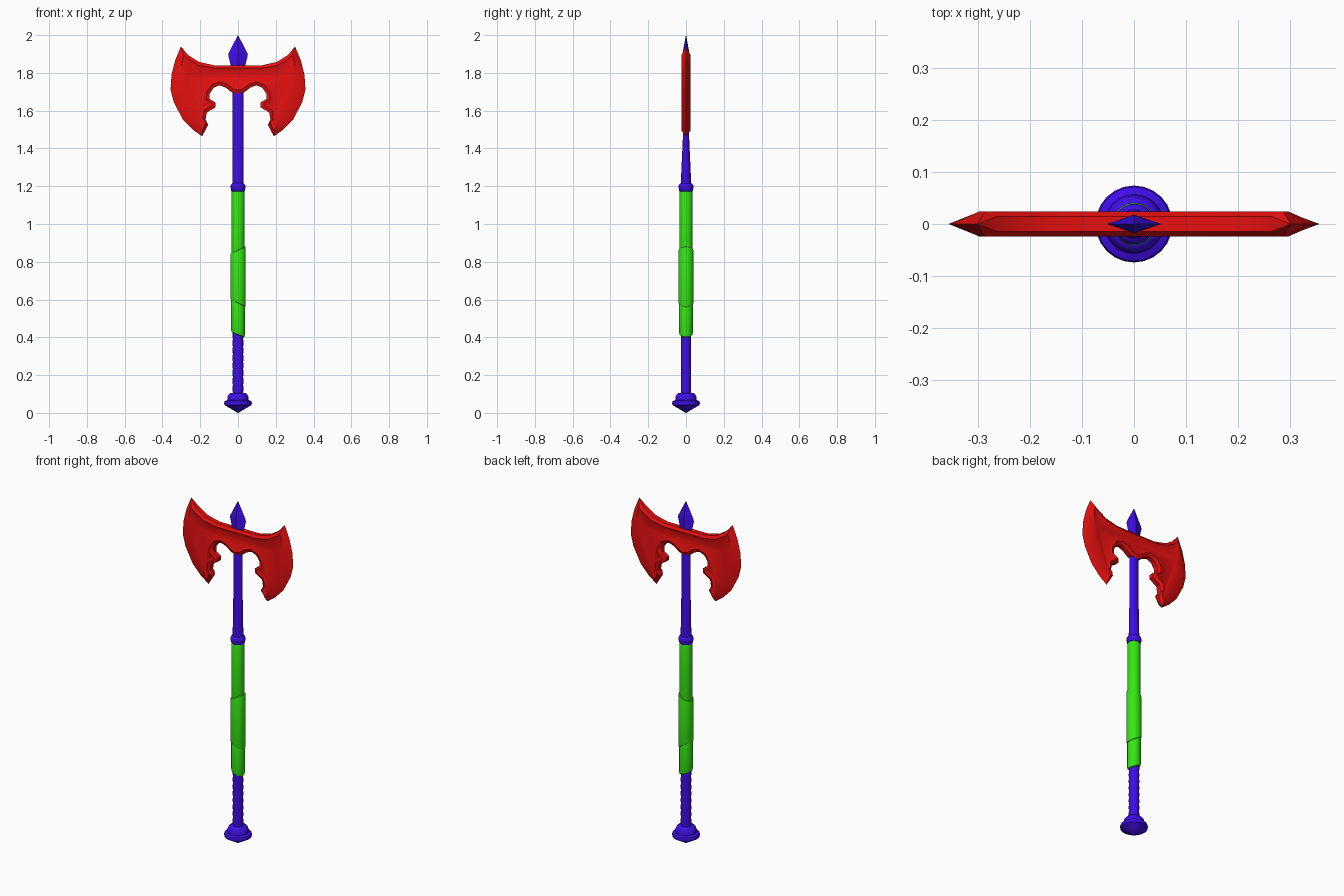
import bpy, bmesh, math

if "Cube" in bpy.data.objects:
    bpy.data.objects.remove(bpy.data.objects["Cube"])


def material(name, rgb):
    m = bpy.data.materials.new(name)
    m.diffuse_color = (*rgb, 1)
    m.use_nodes = True
    m.node_tree.nodes["Principled BSDF"].inputs["Base Color"].default_value = m.diffuse_color
    return m


RED = material("red", (0.8, 0.005, 0.005))
GREEN = material("green", (0.035, 0.8, 0.006))
BLUE = material("blue", (0.05, 0.004, 0.8))


def finish(name, bm, mat, angle=35):
    bmesh.ops.remove_doubles(bm, verts=bm.verts, dist=0.0004)
    bmesh.ops.recalc_face_normals(bm, faces=bm.faces)
    me = bpy.data.meshes.new(name)
    bm.to_mesh(me)
    bm.free()
    me.materials.append(mat)
    ob = bpy.data.objects.new(name, me)
    bpy.context.collection.objects.link(ob)
    bpy.context.view_layer.objects.active = ob
    ob.select_set(True)
    bpy.ops.object.shade_smooth_by_angle(angle=math.radians(angle))
    ob.select_set(False)


def bridge(bm, a, b):
    n = len(a)
    for i in range(n):
        j = (i + 1) % n
        bm.faces.new((a[i], a[j], b[j], b[i]))


def loft(name, rings, mat, n=24):
    """Stack of elliptical rings (z, x radius, y radius, rise towards +x)."""
    bm = bmesh.new()
    loops = []
    for z, rx, ry, rise in rings:
        ring = [(math.cos(2 * math.pi * i / n), math.sin(2 * math.pi * i / n)) for i in range(n)]
        loops.append([bm.verts.new((rx * c, ry * s, z + rise * c)) for c, s in ring])
    for a, b in zip(loops, loops[1:]):
        bridge(bm, a, b)
    bm.faces.new(loops[0])
    bm.faces.new(loops[-1])
    finish(name, bm, mat)


def turned(name, profile, mat):
    loft(name, [(z, r, r, 0) for z, r in profile], mat)


def sleeve(name, z0, rise0, z1, rise1, r):
    """Leather wrap with slanted, rounded ends."""
    loft(name, [(z0, r - 0.008, r - 0.008, rise0), (z0 + 0.003, r - 0.002, r - 0.002, rise0),
                (z0 + 0.012, r, r, rise0), (z1 - 0.012, r, r, rise1),
                (z1 - 0.003, r - 0.002, r - 0.002, rise1), (z1, r - 0.008, r - 0.008, rise1)], GREEN)


# Pommel
turned("pommel", [(0.0, 0.001), (0.03, 0.052), (0.042, 0.072), (0.052, 0.074), (0.062, 0.071),
                  (0.068, 0.057), (0.085, 0.055), (0.097, 0.050), (0.104, 0.042), (0.106, 0.025)], BLUE)

# Shaft: slightly rippled below the grip, flattening above it
loft("lower_shaft", [(0.09 + 0.02 * i, 0.0285 + 0.0012 * (-1) ** i, 0.027, 0) for i in range(18)], BLUE)
loft("upper_shaft", [(1.18, 0.030, 0.030, 0), (1.23, 0.029, 0.027, 0), (1.47, 0.028, 0.016, 0),
                     (1.80, 0.028, 0.014, 0)], BLUE)
turned("collar", [(1.168, 0.028), (1.174, 0.036), (1.182, 0.036), (1.188, 0.039), (1.203, 0.039),
                  (1.210, 0.036), (1.216, 0.028)], BLUE)

# Grip wraps
sleeve("lower_wrap", 0.413, -0.013, 0.62, 0, 0.036)
sleeve("middle_wrap", 0.58, -0.02, 0.863, 0.018, 0.041)
sleeve("upper_wrap", 0.82, 0, 1.178, 0, 0.035)

# Spike with diamond cross-section
bm = bmesh.new()
spike = [[bm.verts.new(p) for p in ((rx, 0, z), (0, ry, z), (-rx, 0, z), (0, -ry, z))]
         for z, rx, ry in ((1.80, 0.036, 0.017), (1.845, 0.040, 0.017), (1.895, 0.052, 0.018),
                           (1.91, 0.047, 0.017), (2.0, 0.0005, 0.0005))]
for a, b in zip(spike, spike[1:]):
    bridge(bm, a, b)
bm.faces.new(spike[0])
bm.faces.new(spike[-1])
finish("spike", bm, BLUE, 20)

# Double blade, right half: outline x z, ridge x z, panel inset factor
top_rim = [(0, 1.84, 0, 1.825, 1), (0.127, 1.84, 0.127, 1.825, 1),
           (0.206, 1.858, 0.208, 1.84, 1), (0.265, 1.895, 0.262, 1.872, 1)]
cutting_edge = [(0.302, 1.94, 0.287, 1.895, 1), (0.333, 1.866, 0.298, 1.855, 0.7),
                (0.352, 1.79, 0.297, 1.785, 0.4), (0.357, 1.71, 0.292, 1.72, 0.4),
                (0.34, 1.645, 0.276, 1.67, 0.4), (0.293, 1.555, 0.245, 1.605, 0.4),
                (0.24, 1.50, 0.213, 1.547, 0.6), (0.19, 1.464, 0.188, 1.495, 1.7)]
inner_rim = [(0.158, 1.525, 0.17, 1.54, 0.9), (0.172, 1.552, 0.185, 1.555, 0.4),
             (0.165, 1.59, 0.183, 1.598, 0.7), (0.12, 1.618, 0.137, 1.63, 0.8),
             (0.118, 1.642, 0.138, 1.643, 0.7), (0.15, 1.662, 0.168, 1.66, 0.6),
             (0.15, 1.69, 0.168, 1.695, 0.7), (0.128, 1.722, 0.14, 1.738, 0.7),
             (0.097, 1.734, 0.097, 1.753, 0.7), (0.065, 1.722, 0.06, 1.742, 0.7),
             (0.035, 1.698, 0.027, 1.716, 0.7), (0, 1.69, 0, 1.708, 0.7)]
half = ([(*r, 0.014) for r in top_rim] + [(*r, 0.0) for r in cutting_edge]
        + [(*r, 0.014) for r in inner_rim])
rows = half + [(-x, z, -bx, bz, k, e) for x, z, bx, bz, k, e in half[-2:0:-1]]
bm = bmesh.new()
edges = []
for side in (-1, 1):
    outline = [bm.verts.new((x, side * e, z)) for x, z, bx, bz, k, e in rows]
    ridge = [bm.verts.new((bx, side * 0.024, bz)) for x, z, bx, bz, k, e in rows]
    panel = [bm.verts.new((bx + k * (bx - x), side * 0.018, bz + k * (bz - z)))
             for x, z, bx, bz, k, e in rows]
    bridge(bm, outline, ridge)
    bridge(bm, ridge, panel)
    bm.faces.new(panel)
    edges.append(outline)
bridge(bm, *edges)
finish("axe_blades", bm, RED, 40)
